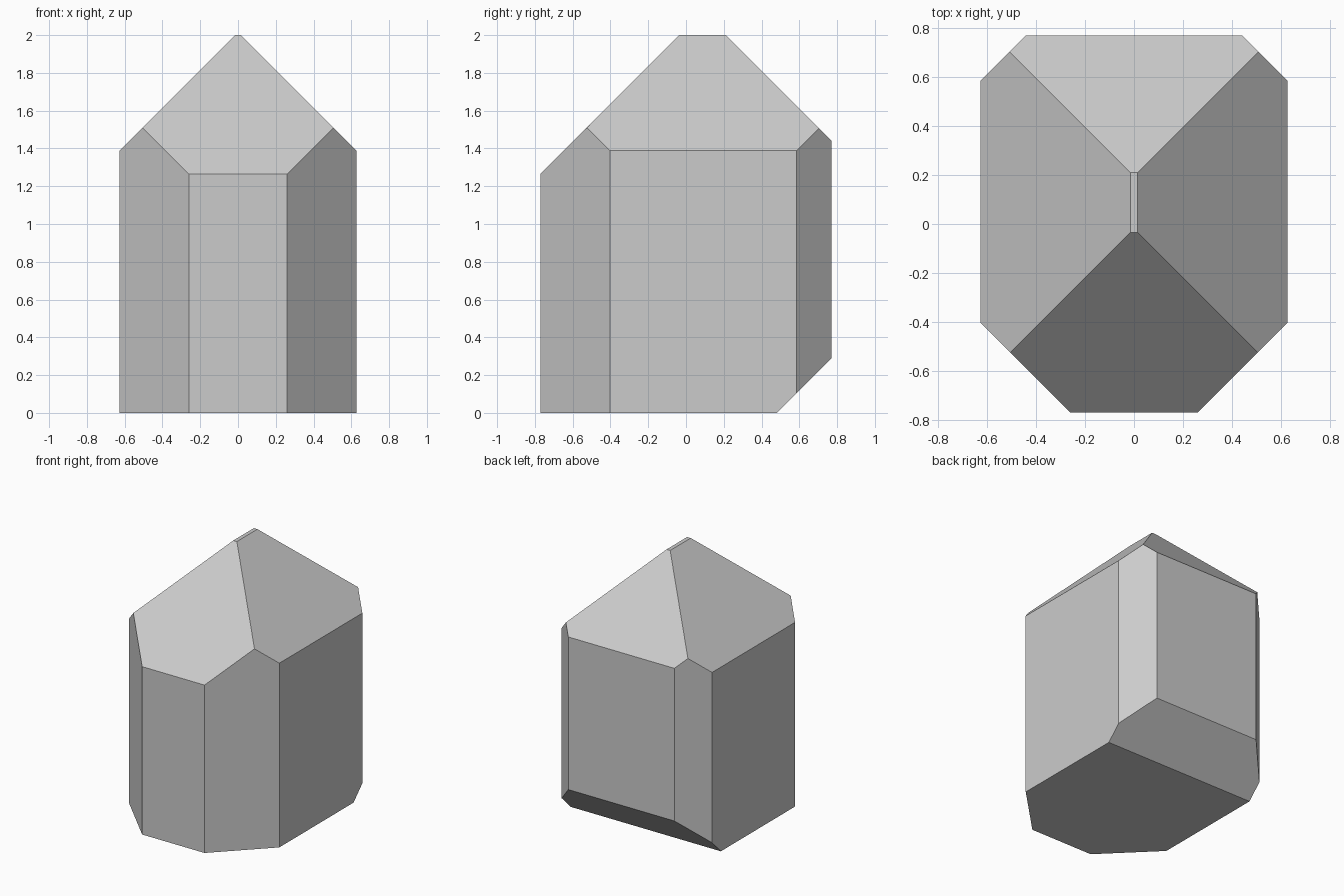
import bpy, bmesh
from mathutils import Vector

if "Cube" in bpy.data.objects:
    bpy.data.objects.remove(bpy.data.objects["Cube"])

# Half plan outline (right side), front to back; mirrored for the left
HALF = [(0.26, -0.77), (0.627, -0.403), (0.627, 0.585), (0.442, 0.77)]
OUTLINE = HALF + [(-x, y) for x, y in reversed(HALF)]

bm = bmesh.new()

# Eight-sided prism
base = bm.faces.new([bm.verts.new((x, y, 0)) for x, y in OUTLINE])
top = bmesh.ops.extrude_face_region(bm, geom=[base])
bmesh.ops.translate(bm, vec=(0, 0, 2),
                    verts=[v for v in top["geom"] if isinstance(v, bmesh.types.BMVert)])


def slice_off(point, normal):
    """Cut away everything on the normal side of a plane and cap the cut."""
    geom = bm.verts[:] + bm.edges[:] + bm.faces[:]
    cut = bmesh.ops.bisect_plane(bm, geom=geom, dist=1e-5, plane_co=Vector(point),
                                 plane_no=Vector(normal), clear_outer=True)
    edges = [e for e in cut["geom_cut"] if isinstance(e, bmesh.types.BMEdge)]
    bmesh.ops.holes_fill(bm, edges=edges, sides=0)


# Sloped 45-degree roof facets: right, left, front, back
slice_off((0.015, 0, 2), (1, 0, 1))
slice_off((-0.015, 0, 2), (-1, 0, 1))
slice_off((0, -0.035, 2), (0, -1, 1))
slice_off((0, 0.21, 2), (0, 1, 1))
# Undercut along the lower back edge
slice_off((0, 0.48, 0), (0, 1, -1))

bmesh.ops.recalc_face_normals(bm, faces=bm.faces)
mesh = bpy.data.meshes.new("faceted_crystal")
bm.to_mesh(mesh)
bm.free()
bpy.context.collection.objects.link(bpy.data.objects.new("faceted_crystal", mesh))
